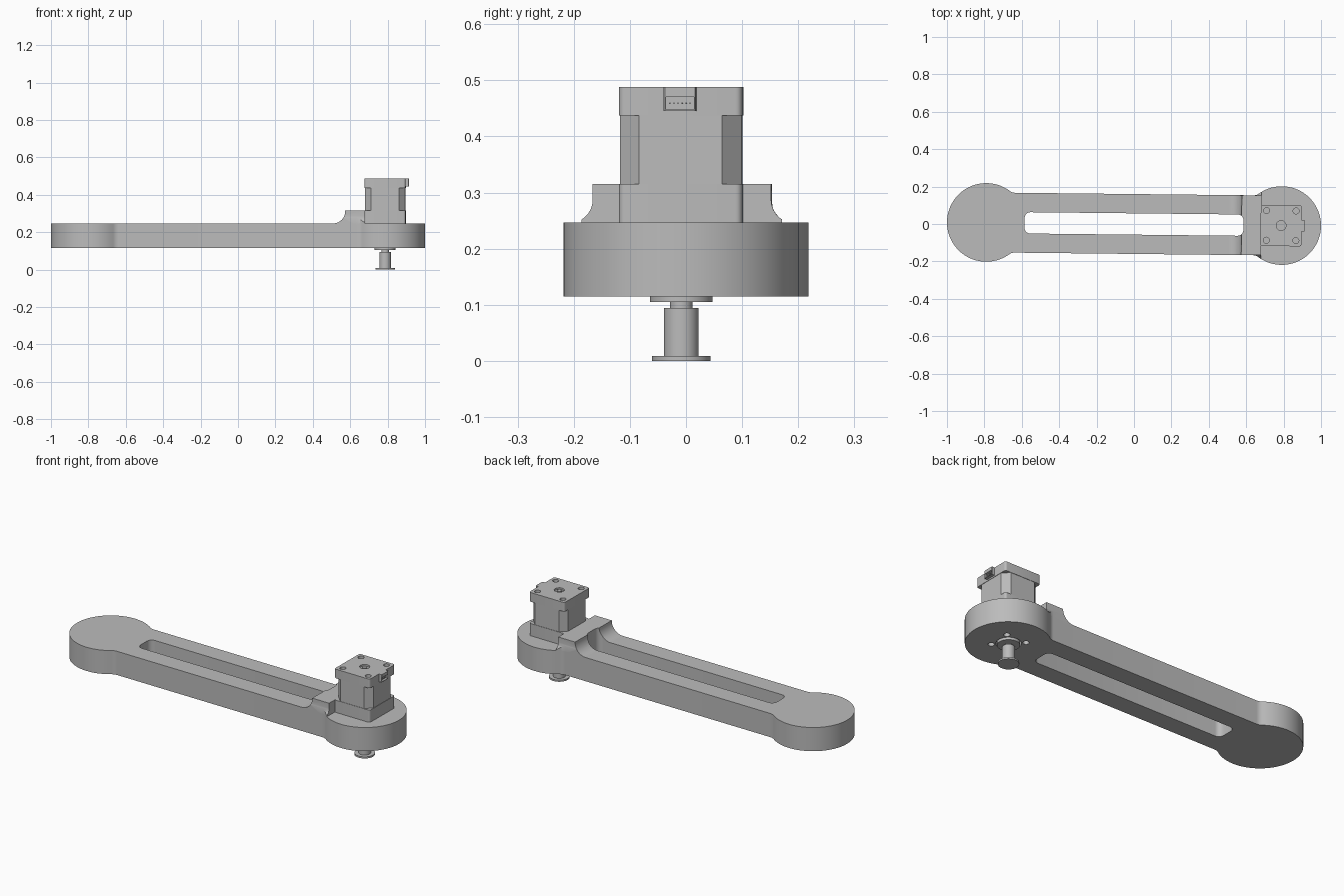
import bpy, bmesh
from math import sin, cos, pi, atan2, sqrt, radians
from mathutils import Matrix, Vector

cube = bpy.data.objects.get("Cube")
if cube:
    bpy.data.objects.remove(cube)

grey = bpy.data.materials.new("plain grey")
grey.use_nodes = True
COLOUR = (0.5, 0.5, 0.5, 1)
grey.diffuse_color = COLOUR
grey.node_tree.nodes["Principled BSDF"].inputs["Base Color"].default_value = COLOUR

BOTTOM, TOP, STEP = 0.115, 0.247, 0.315
END_X, END_R, HALF = 0.79, 0.21, 0.16
TILT = Matrix.Rotation(-atan2(0.0085, END_X), 4, "Z")
MOTOR_X = 0.787


def prism(name, pts, lo, hi, axis="z"):
    """Extrude a 2D outline between lo and hi along one axis."""
    place = {"z": lambda a, b, c: (a, b, c),
             "y": lambda a, b, c: (a, c, b),
             "x": lambda a, b, c: (c, a, b)}[axis]
    bm = bmesh.new()
    face = bm.faces.new([bm.verts.new(place(a, b, lo)) for a, b in pts])
    grown = bmesh.ops.extrude_face_region(bm, geom=[face])["geom"]
    shift = Vector(place(0, 0, hi - lo))
    bmesh.ops.translate(bm, vec=shift, verts=[g for g in grown if isinstance(g, bmesh.types.BMVert)])
    bmesh.ops.recalc_face_normals(bm, faces=bm.faces)
    mesh = bpy.data.meshes.new(name)
    bm.to_mesh(mesh)
    bm.free()
    mesh.materials.append(grey)
    obj = bpy.data.objects.new(name, mesh)
    bpy.context.collection.objects.link(obj)
    return obj


def arc(cx, cy, r, a0, a1, n):
    return [(cx + r * cos(a0 + (a1 - a0) * i / n), cy + r * sin(a0 + (a1 - a0) * i / n))
            for i in range(n + 1)]


def circle(cx, cy, r, n=48):
    return arc(cx, cy, r, 0, 2 * pi, n)[:-1]


def rounded(cx, cy, hx, hy, r, n=5):
    """Rectangle with rounded corners; n=1 gives chamfers."""
    pts = []
    for k, (sx, sy) in enumerate([(1, 1), (-1, 1), (-1, -1), (1, -1)]):
        pts += arc(cx + sx * (hx - r), cy + sy * (hy - r), r, k * pi / 2, (k + 1) * pi / 2, n)
    return pts


def combine(obj, tool, operation="DIFFERENCE"):
    mod = obj.modifiers.new("cut", "BOOLEAN")
    mod.operation, mod.object, mod.solver = operation, tool, "EXACT"
    bpy.context.view_layer.objects.active = obj
    bpy.ops.object.modifier_apply(modifier=mod.name)
    bpy.data.objects.remove(tool)


def finish(obj):
    obj.data.transform(TILT)
    bpy.ops.object.select_all(action="DESELECT")
    obj.select_set(True)
    bpy.context.view_layer.objects.active = obj
    bpy.ops.object.shade_smooth_by_angle(angle=radians(30))


def arm_outline():
    """Two round ends blended into a straight bar."""
    f = 0.05
    dx = sqrt((END_R + f) ** 2 - (HALF + f) ** 2)
    join = atan2(HALF + f, dx)
    right = arc(END_X, 0, END_R, -(pi - join), pi - join, 64)
    blend = arc(END_X - dx, HALF + f, f, -join, -pi / 2, 6)
    upper = [p for p in blend[1:]]
    half = right + upper
    low = [(x, -y) for x, y in reversed(upper)]
    loop = low + half
    return loop + [(-x, -y) for x, y in loop]


def slot():
    return prism("slot_cutter", rounded(0, 0, 0.585, 0.057, 0.03), 0, 0.6)


parts = []

# Arm plate with long slot and the openings under the motor
arm = prism("arm", arm_outline(), BOTTOM, TOP)
combine(arm, slot())
combine(arm, prism("boss_recess", circle(MOTOR_X, 0, 0.062), 0.1, 0.14))
for sx in (-1, 1):
    for sy in (-1, 1):
        combine(arm, prism("screw_hole", circle(MOTOR_X + sx * 0.06, sy * 0.06, 0.016, 24), 0.1, 0.16))
parts.append(arm)

# Raised stop block: concave ramp on the arm side, flared toward the round end
ramp = [(0.68, STEP), (0.68, TOP - 0.01), (0.51, TOP - 0.01)]
ramp += arc(0.51, STEP - 0.003, 0.065, -pi / 2, 0, 10) + [(0.575, STEP)]
block = prism("stop_block", ramp, -0.25, 0.25, "y")
side = arc(0.2, 0.287, 0.041, pi, 1.42 * pi, 6)
flare = [(HALF, 0.4)] + side + [(0.19, 0.2)]
flare += [(-y, z) for y, z in reversed(flare)]
combine(block, prism("flare_tool", flare, 0.4, 0.8, "x"), "INTERSECT")
combine(block, prism("outline_tool", arm_outline(), 0.1, 0.5), "INTERSECT")
combine(block, slot())
parts.append(block)

# Motor: square flanges around a chamfered core
parts.append(prism("motor_base", rounded(MOTOR_X, 0, 0.11, 0.11, 0.012), TOP - 0.005, STEP))
parts.append(prism("motor_core", rounded(MOTOR_X, 0, 0.108, 0.108, 0.034, 1), STEP - 0.005, 0.44))
cap = prism("motor_cap", rounded(MOTOR_X, 0, 0.11, 0.11, 0.012), 0.437, 0.488)
for sx in (-1, 1):
    for sy in (-1, 1):
        combine(cap, prism("bolt_hole", circle(MOTOR_X + sx * 0.079, sy * 0.079, 0.016, 24), 0.468, 0.6))
combine(cap, prism("centre_recess", circle(MOTOR_X, 0, 0.026, 32), 0.478, 0.6))
parts.append(cap)
parts.append(prism("rear_shaft", circle(MOTOR_X, 0, 0.013, 24), 0.47, 0.486))

# Connector housing with a row of pins
plug = prism("connector", rounded(0.9, -0.001, 0.014, 0.029, 0.002, 1), 0.445, 0.488)
combine(plug, prism("socket", [(-0.026, 0.448), (0.024, 0.448), (0.024, 0.47), (-0.026, 0.47)],
                    0.901, 0.95, "x"))
parts.append(plug)
for i in range(6):
    parts.append(prism("connector_pin", circle(-0.019 + i * 0.0072, 0.459, 0.0014, 8), 0.898, 0.91, "x"))

# Pilot boss, shaft and pulley underneath
for name, r, lo, hi in [("pilot_boss", 0.056, 0.105, 0.142), ("shaft", 0.02, 0.09, 0.107),
                        ("pulley", 0.031, 0.008, 0.094), ("pulley_flange", 0.052, 0, 0.009)]:
    parts.append(prism(name, circle(MOTOR_X, 0, r), lo, hi))

for part in parts:
    finish(part)
